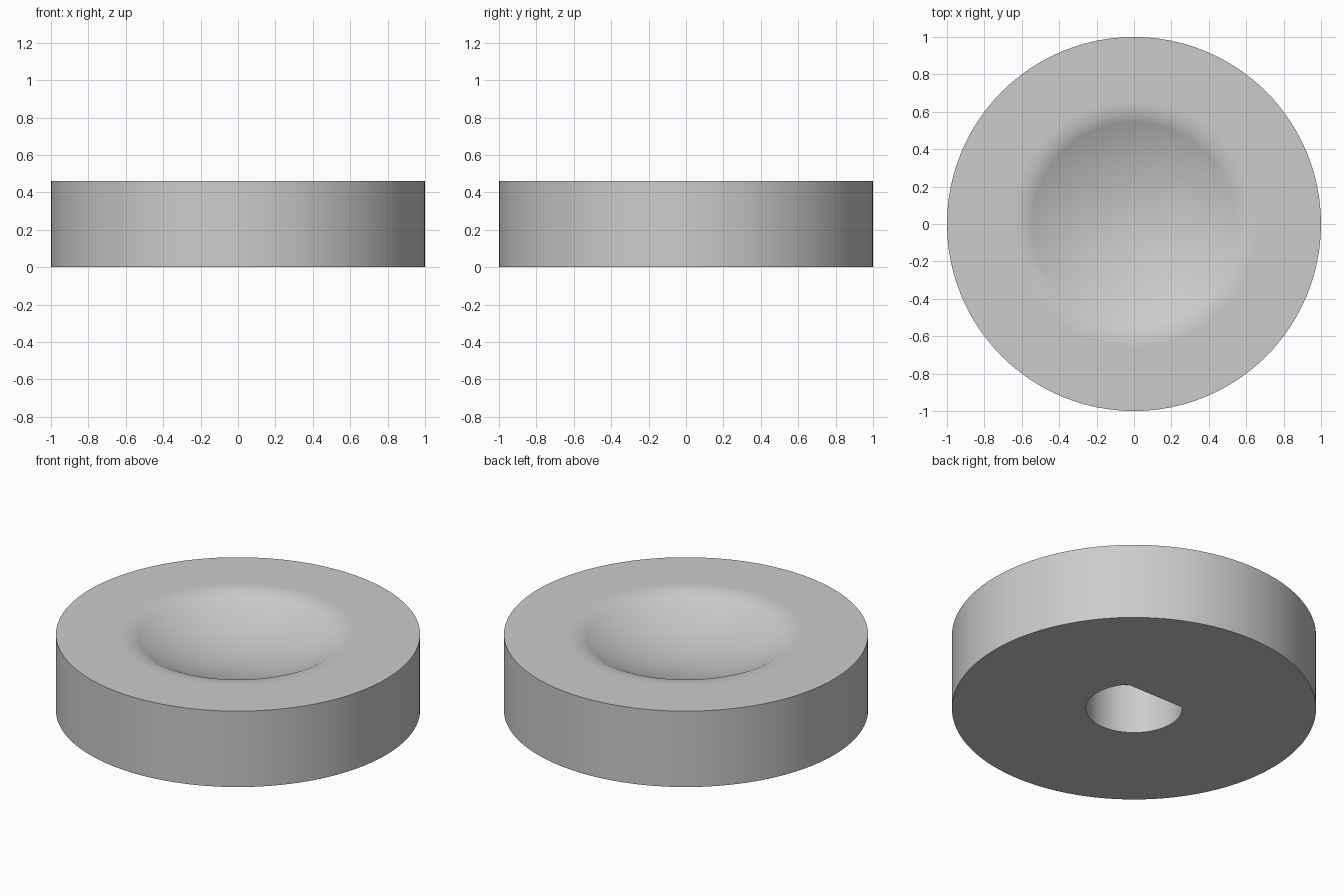
import bpy, bmesh, math

cube = bpy.data.objects.get("Cube")
if cube:
    bpy.data.objects.remove(cube)

SEGMENTS = 96
HEIGHT = 0.46
DISH_RADIUS = 0.59
DISH_SLOPE = math.radians(28)
HOLE_RADIUS = 0.265
HOLE_FLAT = 0.18
HOLE_DEPTH = 0.3

grey = bpy.data.materials.new("plain_grey")
grey.use_nodes = True
colour = (0.6, 0.6, 0.6, 1)
grey.diffuse_color = colour
grey.node_tree.nodes["Principled BSDF"].inputs["Base Color"].default_value = colour

bm = bmesh.new()


def ring(points, z):
    return [bm.verts.new((x, y, z)) for x, y in points]


def circle(radius):
    steps = [math.tau * i / SEGMENTS for i in range(SEGMENTS)]
    return [(radius * math.cos(a), radius * math.sin(a)) for a in steps]


def bridge(lower, upper):
    n = len(lower)
    for i in range(n):
        j = (i + 1) % n
        bm.faces.new((lower[i], lower[j], upper[j], upper[i]))


# Outer wall and flat rim
base = ring(circle(1), 0)
top = ring(circle(1), HEIGHT)
bridge(base, top)
previous = top
for radius in (0.66, DISH_RADIUS):
    inner = ring(circle(radius), HEIGHT)
    bridge(previous, inner)
    previous = inner

# Spherical finger dish
sphere = DISH_RADIUS / math.sin(DISH_SLOPE)
rings = 12
for k in range(rings - 1, 0, -1):
    angle = DISH_SLOPE * k / rings
    drop = sphere * (math.cos(angle) - math.cos(DISH_SLOPE))
    inner = ring(circle(sphere * math.sin(angle)), HEIGHT - drop)
    bridge(previous, inner)
    previous = inner
centre = bm.verts.new((0, 0, HEIGHT - sphere * (1 - math.cos(DISH_SLOPE))))
for i in range(SEGMENTS):
    bm.faces.new((previous[i], previous[(i + 1) % SEGMENTS], centre))

# D-shaped shaft hole in the underside, flat side at the back:
# the arc runs round the front and the flat closes it
start = math.pi - math.asin(HOLE_FLAT / HOLE_RADIUS)
sweep = math.tau - (math.pi - 2 * math.asin(HOLE_FLAT / HOLE_RADIUS))
arc = [start + sweep * i / 48 for i in range(49)]
outline = [(HOLE_RADIUS * math.cos(a), HOLE_RADIUS * math.sin(a)) for a in arc]
mouth = ring(outline, 0)
ceiling = ring(outline, HOLE_DEPTH)
bridge(mouth, ceiling)
bm.faces.new(ceiling)

# Underside fills the gap between the base circle and the hole mouth
edges = []
for loop in (base, mouth):
    edges += [bm.edges.get((v, loop[i - 1])) for i, v in enumerate(loop)]
bmesh.ops.triangle_fill(bm, edges=edges, use_beauty=True, use_dissolve=False,
                        normal=(0, 0, -1))
bmesh.ops.recalc_face_normals(bm, faces=bm.faces)

mesh = bpy.data.meshes.new("knob_body")
bm.to_mesh(mesh)
bm.free()
mesh.materials.append(grey)
knob = bpy.data.objects.new("knob_body", mesh)
bpy.context.collection.objects.link(knob)
bpy.ops.object.select_all(action="DESELECT")
knob.select_set(True)
bpy.context.view_layer.objects.active = knob
bpy.ops.object.shade_smooth_by_angle(angle=math.radians(35))
